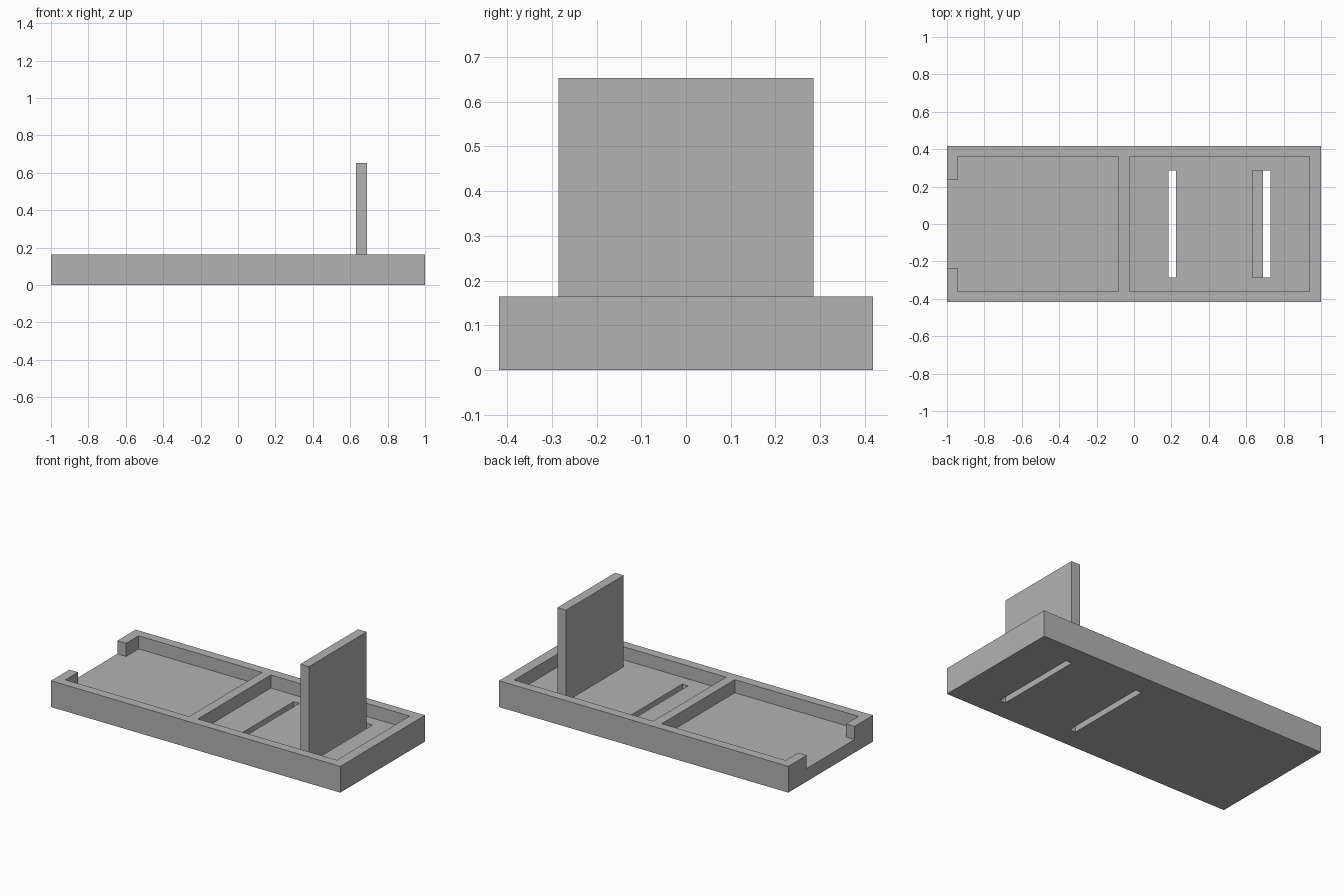
import bpy
import bmesh
from mathutils import Matrix, Vector

default = bpy.data.objects.get("Cube")
if default:
    bpy.data.objects.remove(default, do_unlink=True)

# Main dimensions
HALF_LENGTH, HALF_WIDTH, HEIGHT = 1.0, 0.418, 0.164
FLOOR = 0.082
POCKET_Y = 0.36
SLOT_Y = 0.285
ABOVE = HEIGHT + 0.1

grey = bpy.data.materials.new("plain_grey")
grey.use_nodes = True
grey.diffuse_color = (0.45, 0.45, 0.45, 1)
grey.node_tree.nodes["Principled BSDF"].inputs["Base Color"].default_value = grey.diffuse_color


def box(name, x, half_y, z):
    """Box centred on y = 0, spanning the given x and z ranges."""
    size = Vector((x[1] - x[0], 2 * half_y, z[1] - z[0]))
    centre = Vector(((x[0] + x[1]) / 2, 0, (z[0] + z[1]) / 2))
    bm = bmesh.new()
    bmesh.ops.create_cube(bm, size=1, matrix=Matrix.LocRotScale(centre, None, size))
    mesh = bpy.data.meshes.new(name)
    bm.to_mesh(mesh)
    bm.free()
    mesh.materials.append(grey)
    obj = bpy.data.objects.new(name, mesh)
    bpy.context.collection.objects.link(obj)
    return obj


def cut(target, cutter):
    """Subtract the cutter, bake the result and remove the cutter."""
    cutter.hide_render = True
    mod = target.modifiers.new("cut", "BOOLEAN")
    mod.operation = "DIFFERENCE"
    mod.solver = "EXACT"
    mod.object = cutter
    graph = bpy.context.evaluated_depsgraph_get()
    baked = bpy.data.meshes.new_from_object(target.evaluated_get(graph))
    target.modifiers.clear()
    target.data = baked
    bpy.data.objects.remove(cutter, do_unlink=True)


# Tray with two pockets and an open end
tray = box("tray", (-HALF_LENGTH, HALF_LENGTH), HALF_WIDTH, (0, HEIGHT))
cut(tray, box("open_pocket", (-0.94, -0.085), POCKET_Y, (FLOOR, ABOVE)))
cut(tray, box("closed_pocket", (-0.025, 0.935), POCKET_Y, (FLOOR, ABOVE)))
cut(tray, box("end_opening", (-1.1, -0.9), 0.237, (FLOOR, ABOVE)))

# Slots through the floor of the closed pocket
for x in ((0.185, 0.225), (0.69, 0.73)):
    cut(tray, box("floor_slot", x, SLOT_Y, (-0.1, ABOVE)))

# Upright panel beside the outer slot
box("upright_panel", (0.63, 0.69), SLOT_Y, (FLOOR, 0.653))
